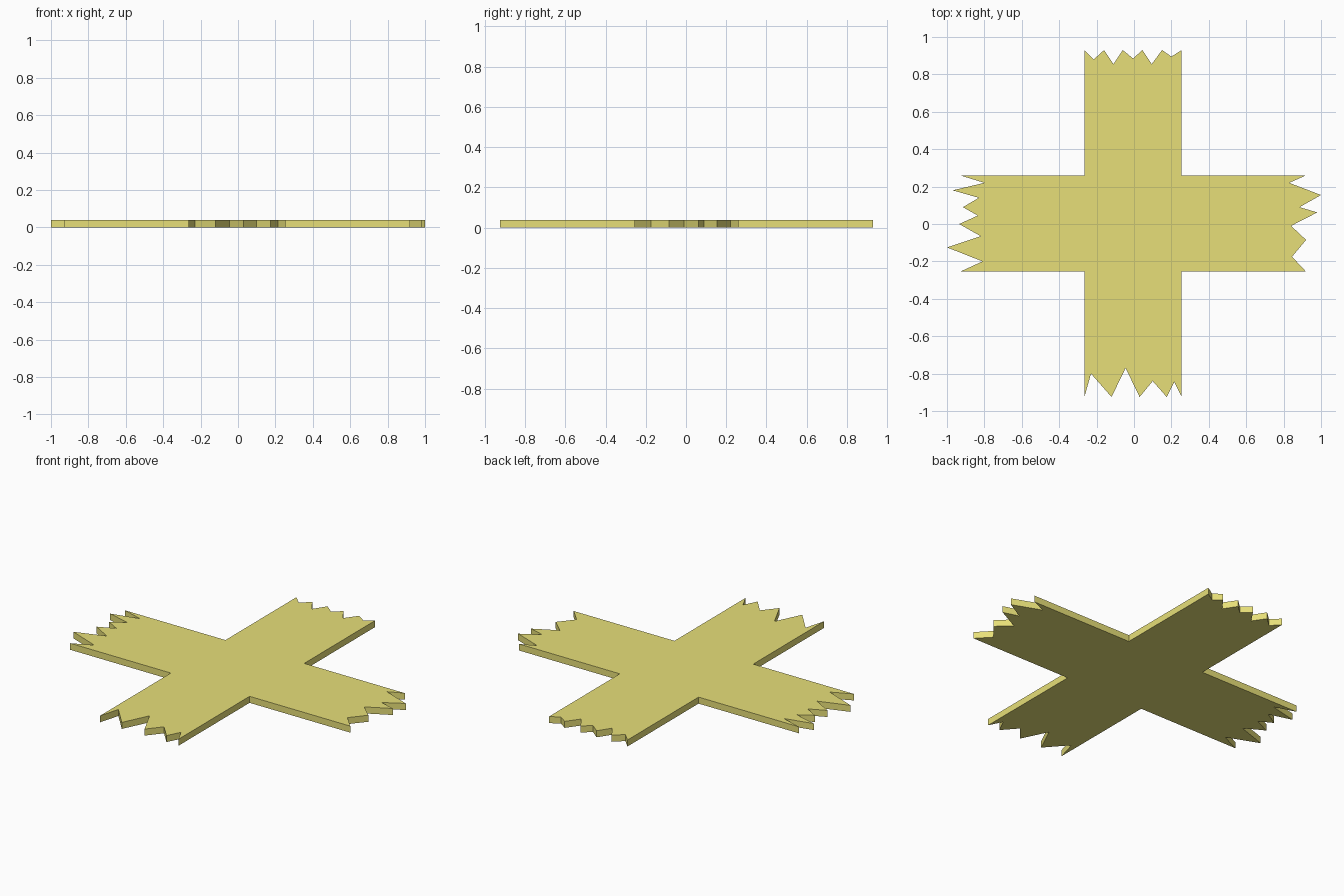
import bpy, bmesh

THICK = 0.039

# Torn ends of the four strips, listed clockwise around the outline
top_end = [(-0.265, 0.93), (-0.215, 0.88), (-0.16, 0.93), (-0.11, 0.855),
           (-0.06, 0.93), (-0.005, 0.885), (0.045, 0.93), (0.095, 0.855),
           (0.15, 0.93), (0.20, 0.895), (0.255, 0.93)]
right_end = [(0.92, 0.26), (0.83, 0.22), (1.0, 0.155), (0.885, 0.09),
             (0.98, 0.062), (0.84, -0.01), (0.92, -0.085), (0.845, -0.175),
             (0.92, -0.255)]
bottom_end = [(0.255, -0.925), (0.215, -0.845), (0.175, -0.925), (0.10, -0.84),
              (0.03, -0.925), (-0.045, -0.77), (-0.12, -0.925), (-0.23, -0.80),
              (-0.265, -0.925)]
left_end = [(-0.93, -0.255), (-0.81, -0.20), (-1.0, -0.125), (-0.82, -0.065),
            (-0.935, 0.0), (-0.835, 0.045), (-0.915, 0.09), (-0.83, 0.14),
            (-0.97, 0.18), (-0.80, 0.22), (-0.93, 0.26)]

# Full outline, with an inner corner between neighbouring ends
outline = (top_end + [(0.255, 0.26)] + right_end + [(0.255, -0.255)]
           + bottom_end + [(-0.265, -0.255)] + left_end + [(-0.265, 0.26)])

# Flat tape cross: one face extruded upwards
bm = bmesh.new()
face = bm.faces.new([bm.verts.new((x, y, 0)) for x, y in outline])
ext = bmesh.ops.extrude_face_region(bm, geom=[face], use_keep_orig=True)
verts = [g for g in ext["geom"] if isinstance(g, bmesh.types.BMVert)]
bmesh.ops.translate(bm, verts=verts, vec=(0, 0, THICK))
bmesh.ops.recalc_face_normals(bm, faces=bm.faces)

mesh = bpy.data.meshes.new("tape_cross")
bm.to_mesh(mesh)
bm.free()
tape = bpy.data.objects.new("tape_cross", mesh)
bpy.context.collection.objects.link(tape)

# Yellow material
mat = bpy.data.materials.new("yellow_tape")
mat.diffuse_color = (0.8, 0.74, 0.19, 1)
mesh.materials.append(mat)
